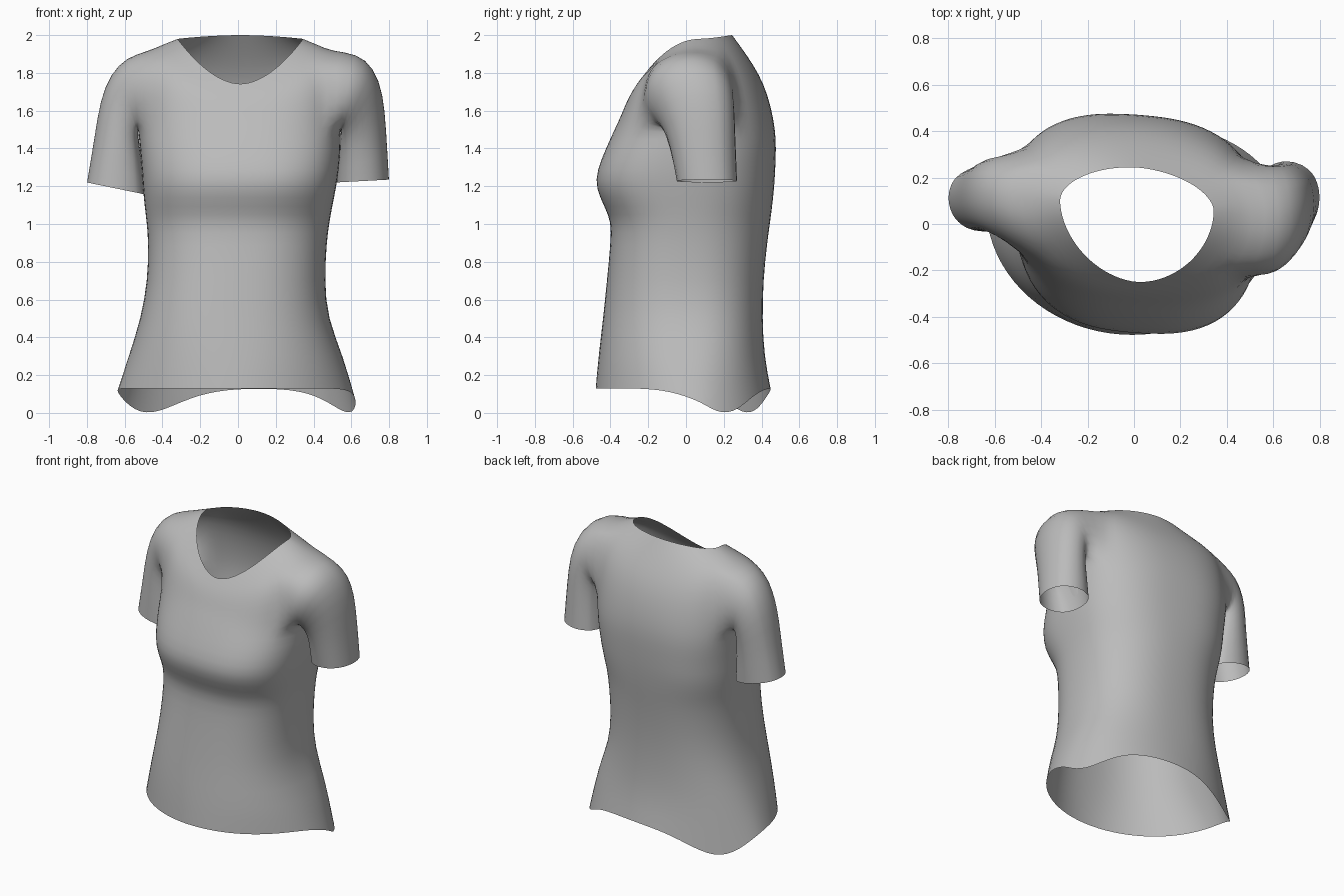
import bpy, bmesh
from math import sin, cos, pi, atan2, exp, radians, copysign

old = bpy.data.objects.get("Cube")
if old:
    bpy.data.objects.remove(old)

cloth = bpy.data.materials.new("grey cloth")
cloth.use_nodes = True
GREY = (0.5, 0.5, 0.5, 1)
cloth.diffuse_color = GREY
cloth.node_tree.nodes["Principled BSDF"].inputs["Base Color"].default_value = GREY

COLS = 40
# Body rings: height, right x, left x, front y, widest y, back y, squareness
BODY = [
    (0.13, -.64, .625, -.48, .08, .45, 2.0), (0.30, -.58, .56, -.465, .05, .415, 2.2),
    (0.50, -.515, .475, -.44, .02, .405, 2.4), (0.70, -.48, .46, -.42, .01, .41, 2.4),
    (0.90, -.475, .47, -.40, .02, .43, 2.4), (1.01, -.485, .485, -.395, .02, .445, 2.4),
    (1.09, -.495, .50, -.43, .02, .455, 2.5), (1.19, -.505, .52, -.475, .02, .465, 2.6),
    (1.28, -.51, .535, -.47, .02, .47, 2.6), (1.40, -.52, .545, -.42, .04, .475, 2.6),
]
# Yoke rings: front, side and back height, then as above
YOKE = [
    (1.50, 1.50, 1.50, -.53, .545, -.375, .06, .47, 2.5),
    (1.56, 1.67, 1.62, -.53, .55, -.345, .065, .448, 2.4),
    (1.62, 1.82, 1.74, -.52, .545, -.32, .065, .41, 2.3),
    (1.67, 1.915, 1.84, -.48, .50, -.295, .07, .355, 2.2),
    (1.71, 1.95, 1.93, -.40, .42, -.27, .08, .295, 2.0),
    (1.74, 1.98, 2.00, -.32, .345, -.25, .08, .245, 1.85),
]
RINGS = [(r[0],) * 3 + r[1:] for r in BODY] + YOKE
# Armholes span these rings and this many columns either side
LOW, HIGH, SPAN = len(BODY), len(BODY) + 3, 4

# Sleeve stations: underarm x, z; outer x, z; centre y; half depth
LEFT_SLEEVE = [
    (.545, 1.49, .63, 1.905, .015, .25), (.54, 1.46, .72, 1.83, .035, .235),
    (.535, 1.42, .77, 1.69, .065, .207), (.53, 1.35, .785, 1.50, .09, .185),
    (.52, 1.22, .80, 1.235, .112, .17)]
RIGHT_SLEEVE = [
    (-.53, 1.49, -.59, 1.885, .115, .195), (-.525, 1.46, -.675, 1.795, .125, .175),
    (-.52, 1.42, -.73, 1.66, .125, .165), (-.505, 1.33, -.76, 1.46, .115, .155),
    (-.485, 1.155, -.80, 1.22, .11, .15)]


def power(v, p):
    return copysign(abs(v) ** p, v)


def ring_point(index, col):
    zf, zs, zb, xr, xl, yf, ym, yb, square = RINGS[index]
    a = 2 * pi * col / COLS
    c, s = cos(a), sin(a)
    x = (xl + xr) / 2 + (xl - xr) / 2 * power(c, 2 / square)
    y = ym + (yb - ym if s > 0 else ym - yf) * power(s, 2 / square)
    z = zs + ((zb if s > 0 else zf) - zs) * s * s
    # Upper body turned slightly against the hips
    y -= .07 * x * min(1, max(0, (zb - .6) / .6))
    if index == 0:                     # dipped hem at each hip
        for dip in (radians(20), radians(138)):
            for turn in (0, 2 * pi):
                z -= .132 * exp(-((a - turn - dip) / .46) ** 2)
    return x, y, z


bm = bmesh.new()
grid = [[bm.verts.new(ring_point(i, j)) for j in range(COLS)]
        for i in range(len(RINGS))]


def bridge(a, b):
    for k in range(len(a)):
        n = (k + 1) % len(a)
        bm.faces.new((a[k], a[n], b[n], b[k]))


# Body and yoke, leaving the armholes open
for i in range(len(RINGS) - 1):
    for j in range(COLS):
        n = (j + 1) % COLS
        near = min((j + SPAN) % COLS, (j + SPAN - COLS // 2) % COLS)
        if LOW <= i < HIGH and near < 2 * SPAN:
            continue
        bm.faces.new((grid[i][j], grid[i][n], grid[i + 1][n], grid[i + 1][j]))

# Sleeves, grown from the armhole edges
for middle, stations in ((0, LEFT_SLEEVE), (COLS // 2, RIGHT_SLEEVE)):
    cols = [(middle + k) % COLS for k in range(-SPAN, SPAN + 1)]
    loop = [grid[LOW][j] for j in cols]
    loop += [grid[i][cols[-1]] for i in range(LOW + 1, HIGH)]
    loop += [grid[HIGH][j] for j in reversed(cols)]
    loop += [grid[i][cols[0]] for i in range(HIGH - 1, LOW, -1)]
    ym = sum(v.co.y for v in loop) / len(loop)
    angles = [atan2((v.co.z - 1.68) / .2, (v.co.y - ym) / .25) for v in loop]
    previous = loop
    for ux, uz, ox, oz, yc, depth in stations:
        ring = []
        for t in angles:
            f = (1 + sin(t)) / 2
            ring.append(bm.verts.new((ux + (ox - ux) * f, yc + depth * cos(t),
                                      uz + (oz - uz) * f)))
        bridge(previous, ring)
        previous = ring

bmesh.ops.delete(bm, geom=[v for v in bm.verts if not v.link_faces], context='VERTS')
bmesh.ops.recalc_face_normals(bm, faces=bm.faces)
for f in bm.faces:
    f.smooth = True

mesh = bpy.data.meshes.new("shirt")
bm.to_mesh(mesh)
bm.free()
mesh.materials.append(cloth)
shirt = bpy.data.objects.new("shirt", mesh)
bpy.context.collection.objects.link(shirt)
smooth = shirt.modifiers.new("soft cloth", 'SUBSURF')
smooth.levels = smooth.render_levels = 1
